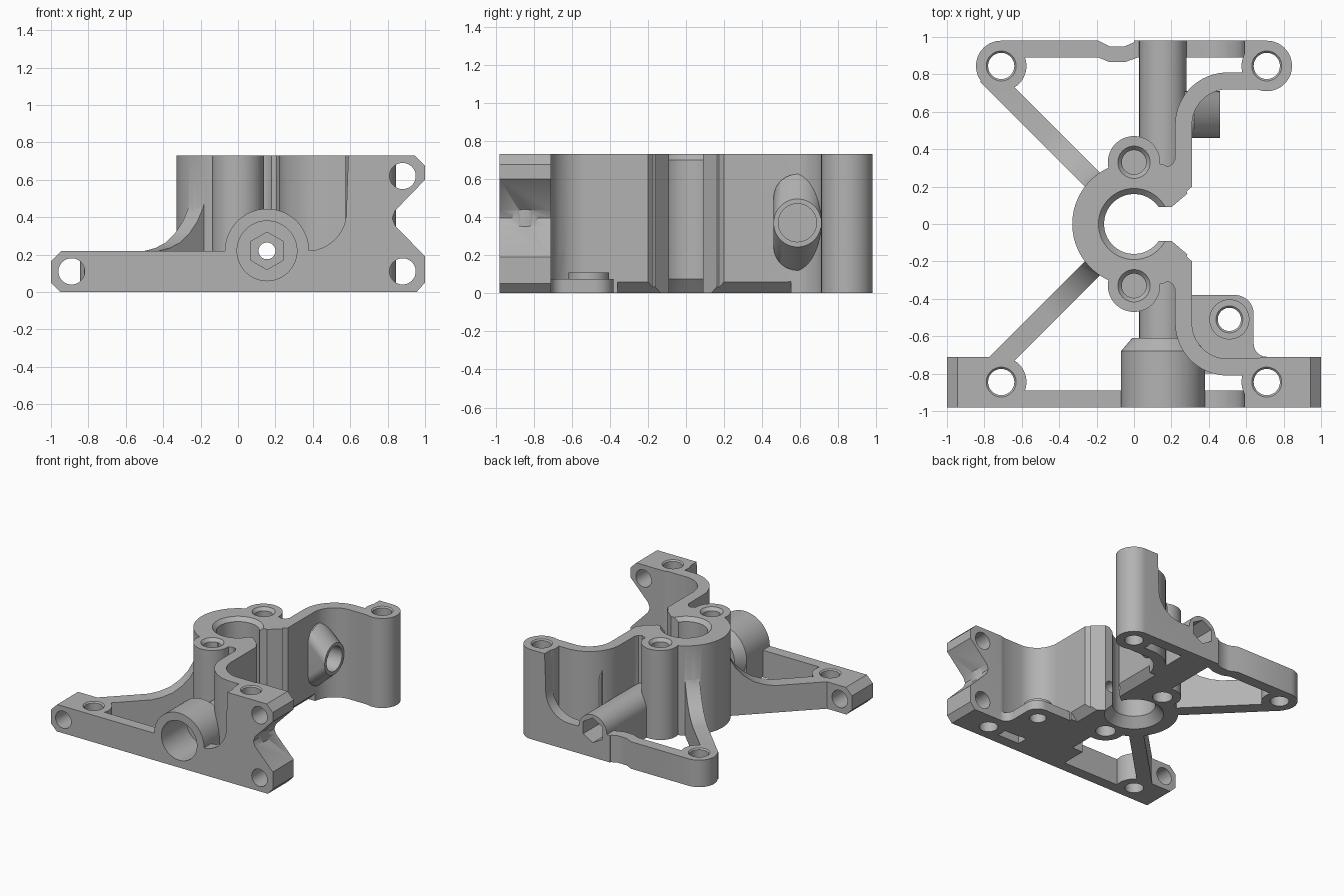
import bpy, bmesh
from math import sin, cos, pi, radians
from mathutils import Matrix

if "Cube" in bpy.data.objects:
    bpy.data.objects.remove(bpy.data.objects["Cube"])

TALL, LOW, END = 0.73, 0.22, 0.98
PAD_X, PAD_Y, PAD_R = 0.71, 0.845, 0.135
SCREW = (0.155, 0.22)
parts, cutters = [], []


def arc(c, r, a=0, b=360, n=64):
    """Points on an arc; a full circle leaves out the repeated end."""
    last = n if b - a >= 360 else n - 1
    return [(c[0] + r * cos(radians(a + (b - a) * i / last)),
             c[1] + r * sin(radians(a + (b - a) * i / last))) for i in range(n)]


def loft(name, axis, layers, group=parts):
    """Solid through equal-count outlines placed along an axis."""
    place = {"X": lambda u, v, w: (w, u, v),
             "Y": lambda u, v, w: (u, w, v),
             "Z": lambda u, v, w: (u, v, w)}[axis]
    bm = bmesh.new()
    rings = [[bm.verts.new(place(u, v, w)) for u, v in pts] for pts, w in layers]
    for a, b in zip(rings, rings[1:]):
        for i in range(len(a)):
            j = (i + 1) % len(a)
            bm.faces.new((a[i], a[j], b[j], b[i]))
    bm.faces.new(rings[0])
    bm.faces.new(rings[-1])
    bmesh.ops.recalc_face_normals(bm, faces=bm.faces)
    mesh = bpy.data.meshes.new(name)
    bm.to_mesh(mesh)
    bm.free()
    obj = bpy.data.objects.new(name, mesh)
    bpy.context.collection.objects.link(obj)
    group.append(obj)
    return obj


def prism(name, axis, pts, a, b, group=parts):
    return loft(name, axis, [(pts, a), (pts, b)], group)


def rod(name, axis, c, r, a, b, group=parts, r2=None, n=64):
    return loft(name, axis, [(arc(c, r, n=n), a), (arc(c, r2 or r, n=n), b)], group)


def rect(x0, x1, y0, y1):
    return [(x0, y0), (x1, y0), (x1, y1), (x0, y1)]


def hole(name, c, r, bottom=0, top=TALL):
    """Vertical through hole with a small chamfer at the top."""
    rod(name, "Z", c, r, bottom - 0.1, top + 0.1, cutters)
    rod(name + "_chamfer", "Z", c, r - 0.01, top - 0.02, top + 0.01, cutters, r + 0.02)


# Clamp ring
rod("clamp_ring", "Z", (0, 0), 0.33, 0, TALL, n=96)

for s, end in ((-1, "front"), (1, "back")):
    # Threaded boss and clamp jaw
    rod(end + "_boss", "Z", (0, s * 0.33), 0.14, 0, TALL)
    jaw = [(0.05, 0.1), (0.2, 0.1), (0.31, 0.2), (0.31, 0.35), (0.22, 0.35),
           (0.205, 0.32), (0.18, 0.307), (0.155, 0.32), (0.05, 0.32)]
    prism(end + "_jaw", "Z", [(x, s * y) for x, y in jaw], 0, TALL)
    # Curved tall wall running out to the post
    wall = ([(0.22, 0.25)] + arc((0.5, 0.53), 0.28, 180, 90, 20)
            + [(PAD_X, 0.81), (PAD_X, 0.72)]
            + arc((0.5, 0.53), 0.19, 90, 180, 20) + [(0.31, 0.25)])
    prism(end + "_wall", "Z", [(x, s * y) for x, y in wall], 0, TALL)
    # Corner posts
    rod(end + "_tall_post", "Z", (PAD_X, s * PAD_Y), PAD_R, 0, TALL)
    rod(end + "_low_post", "Z", (-PAD_X, s * PAD_Y), PAD_R, 0, LOW)
    # Edge web sweeping up to the tall post
    x0 = -0.9 if s < 0 else 0
    web = ([(x0, 0), (PAD_X, 0), (PAD_X, TALL), (0.59, TALL), (0.58, 0.45)]
           + arc((0.37, 0.43), 0.21, 0, -90, 14) + [(x0, LOW)])
    prism(end + "_web", "Y", web, s * 0.89, s * END)
    # Diagonal strut with a fin climbing the ring
    fin = [(0.25, 0), (1.12, 0), (1.12, LOW), (0.66, LOW), (0.58, 0.235),
           (0.5, 0.265), (0.43, 0.315), (0.37, 0.38), (0.33, 0.45),
           (0.29, 0.56), (0.25, 0.56)]
    strut = prism(end + "_strut", "Y", fin, s * 0.045, s * -0.065)
    strut.data.transform(Matrix.Rotation(radians(s * 135), 4, "Z"))
    # Clamp screw tube and its foot
    rod(end + "_tube", "Y", SCREW, 0.127, s * 0.27, s * (END if s > 0 else 0.7))
    prism(end + "_tube_foot", "Y", rect(0.028, 0.282, 0, LOW), s * 0.27, s * 0.95)
    # Vertical holes
    hole(end + "_tall_hole", (PAD_X, s * PAD_Y), 0.07)
    hole(end + "_low_hole", (-PAD_X, s * PAD_Y), 0.07, 0, LOW)
    rod(end + "_boss_bore", "Z", (0, s * 0.33), 0.065, 0.3, TALL + 0.1, cutters)
    rod(end + "_boss_chamfer", "Z", (0, s * 0.33), 0.06, TALL - 0.03, TALL + 0.01,
        cutters, 0.095)
    rod(end + "_boss_tip", "Z", (0, s * 0.33), 0.01, 0.25, 0.31, cutters, 0.066)
    rod(end + "_boss_base_hole", "Z", (0, s * 0.33), 0.075, -0.1, 0.15, cutters)

# Low back bar with a shallow waist
prism("back_bar", "Z", [(-PAD_X, END), (-0.19, END), (-0.13, 0.95), (-0.05, 0.95),
                        (0.02, END), (0.06, END), (0.06, 0.89), (0.02, 0.89),
                        (-0.05, 0.865), (-0.13, 0.865), (-0.19, 0.89),
                        (-PAD_X, 0.89)], 0, LOW)

# Front mounting ears
prism("front_low_ear", "Y", [(-PAD_X, 0), (-0.95, 0), (-1, 0.05), (-1, 0.165),
                             (-0.945, LOW), (-PAD_X, LOW)], -END, -0.71)
prism("front_tall_ear", "Y", [(PAD_X, 0), (0.955, 0), (1, 0.05), (1, 0.19),
                              (0.84, 0.355), (0.825, 0.395), (0.84, 0.435),
                              (1, 0.6), (1, 0.675), (0.945, TALL), (PAD_X, TALL)],
      -END, -0.71)
for x, z in ((-0.89, 0.11), (0.88, 0.62), (0.88, 0.11)):
    rod("ear_hole", "Y", (x, z), 0.07, -1.1, -0.6, cutters)

# Knob housing on the front
loft("knob_housing", "Y", [(arc(SCREW, 0.225), -END), (arc(SCREW, 0.225), -0.68),
                           (arc(SCREW, 0.165), -0.61)])
prism("housing_foot", "Y", rect(-0.07, 0.38, 0, LOW), -0.95, -0.68)
rod("housing_bore", "Y", SCREW, 0.16, -1.1, -0.66, cutters)
hexagon = arc(SCREW, 0.1, 30, 390, 6)
prism("front_hex_pocket", "Y", hexagon, -0.7, -0.56, cutters)
prism("back_hex_pocket", "Y", hexagon, 0.75, 1.1, cutters)
rod("screw_hole", "Y", SCREW, 0.045, -1.1, 1.1, cutters, n=32)

# Low tab with a raised ring
tab = ([(0.26, -0.8), (0.26, -0.38)] + arc((0.54, -0.48), 0.1, 90, 0, 12)
       + arc((0.71, -0.64), 0.07, 180, 270, 10) + [(0.71, -0.8)])
prism("low_tab", "Z", tab, 0, 0.075)
rod("tab_ring", "Z", (0.51, -0.51), 0.107, 0, 0.11)
hole("tab_hole", (0.51, -0.51), 0.062, 0, 0.11)

# Tapered side boss with a blind socket
side, r = (0.585, 0.37), 0.125
slot = (arc((side[0], 0.5), r, 0, 180, 32) + arc((side[0], 0.245), r, 180, 360.0 - 1e-3, 32))
disc = arc(side, r, 0, 180, 32)
disc += [(2 * side[0] - u, 2 * side[1] - v - 0.002) for u, v in disc]
loft("side_boss", "X", [(slot, 0.27), (slot, 0.32), (disc, 0.46)])
rod("side_socket", "X", side, 0.1, 0.34, 0.6, cutters)

# Clamp bore, its chamfers and the open mouth
rod("clamp_bore", "Z", (0, 0), 0.16, -0.1, 1, cutters, n=96)
rod("bore_top_chamfer", "Z", (0, 0), 0.155, TALL - 0.035, TALL + 0.01, cutters, 0.2, n=96)
rod("bore_base_chamfer", "Z", (0, 0), 0.23, -0.01, 0.08, cutters, 0.155, n=96)
prism("clamp_mouth", "Z", [(0, -0.09), (0.2, -0.09), (0.5, -0.345), (0.5, 0.345),
                           (0.2, 0.09), (0, 0.09)], -0.1, 1, cutters)
# Bevel under the side wall and flat base trim
prism("wall_base_bevel", "Y", [(0.24, -0.01), (0.33, -0.01), (0.33, 0.08)],
      -0.36, 0.55, cutters)
prism("base_trim", "Z", rect(-1.2, 1.2, -1.2, 1.2), -0.3, 0, cutters)

# Fuse the parts and cut the openings
body = parts[0]
for group, op in ((parts[1:], "UNION"), (cutters, "DIFFERENCE")):
    for helper in group:
        helper.hide_render = True
        mod = body.modifiers.new(helper.name, "BOOLEAN")
        mod.operation, mod.object, mod.solver = op, helper, "EXACT"
deps = bpy.context.evaluated_depsgraph_get()
mesh = bpy.data.meshes.new_from_object(body.evaluated_get(deps))
body.modifiers.clear()
body.data = mesh
body.name = "clamp_bracket"
for helper in parts[1:] + cutters:
    bpy.data.objects.remove(helper)

# Plain grey metal
grey = bpy.data.materials.new("grey_metal")
grey.use_nodes = True
colour = (0.45, 0.45, 0.45, 1)
grey.diffuse_color = colour
grey.node_tree.nodes["Principled BSDF"].inputs["Base Color"].default_value = colour
mesh.materials.clear()
mesh.materials.append(grey)

bpy.ops.object.select_all(action="DESELECT")
body.select_set(True)
bpy.context.view_layer.objects.active = body
bpy.ops.object.shade_smooth_by_angle(angle=radians(30))
